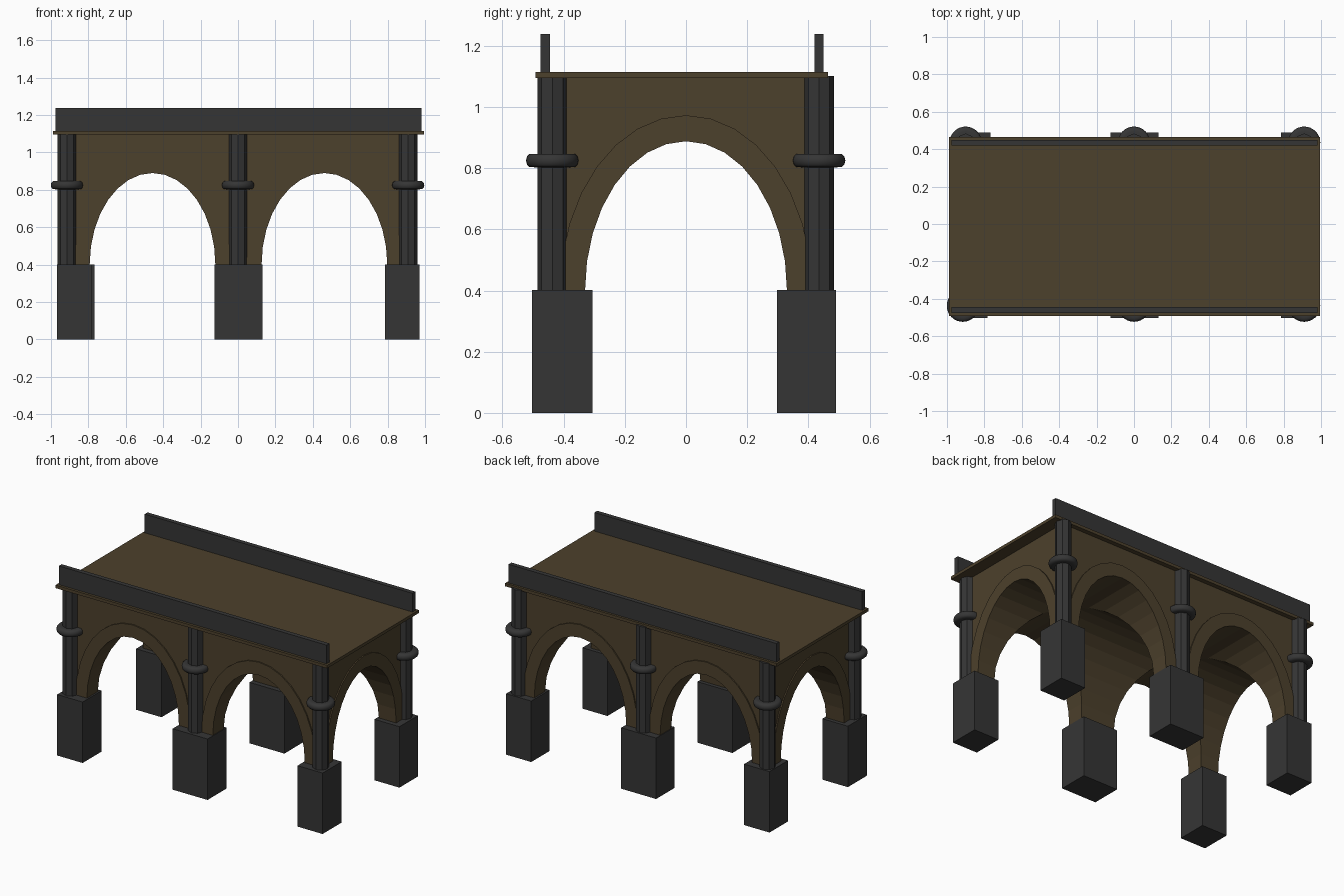
import bpy, bmesh, math
from mathutils import Vector

if "Cube" in bpy.data.objects:
    bpy.data.objects.remove(bpy.data.objects["Cube"])


def material(name, rgb):
    m = bpy.data.materials.new(name)
    m.diffuse_color = (*rgb, 1)
    m.use_nodes = True
    m.node_tree.nodes["Principled BSDF"].inputs["Base Color"].default_value = m.diffuse_color
    return m


BROWN = material("brown stone", (0.073, 0.052, 0.025))
DARK = material("dark stone", (0.036, 0.036, 0.036))


def finish(name, bm, mat):
    bmesh.ops.recalc_face_normals(bm, faces=bm.faces)
    me = bpy.data.meshes.new(name)
    bm.to_mesh(me)
    bm.free()
    ob = bpy.data.objects.new(name, me)
    bpy.context.collection.objects.link(ob)
    me.materials.append(mat)
    return ob


def box(name, x, y, z, mat):
    bm = bmesh.new()
    bmesh.ops.create_cube(bm, size=1)
    for v in bm.verts:
        v.co = [r[0] + (c + 0.5) * (r[1] - r[0]) for c, r in zip(v.co, (x, y, z))]
    return finish(name, bm, mat)


def arch(hw, h, base, n=16):
    """Half ellipse springing at z 0.4, with straight legs down to base."""
    pts = [(hw * math.cos(math.pi * i / n), 0.4 + h * math.sin(math.pi * i / n))
           for i in range(n + 1)]
    return [(hw, base)] + pts + [(-hw, base)]


def sweep(name, outline, centre, along, start, end, mat):
    """Extrude a closed outline along x or y."""
    bm = bmesh.new()
    vs = []
    for u, z in outline:
        co = (start, u + centre, z) if along == "x" else (u + centre, start, z)
        vs.append(bm.verts.new(co))
    f = bm.faces.new(vs)
    ext = bmesh.ops.extrude_face_region(bm, geom=[f])
    d = end - start
    bmesh.ops.translate(bm, vec=Vector((d, 0, 0) if along == "x" else (0, d, 0)),
                        verts=[g for g in ext["geom"] if isinstance(g, bmesh.types.BMVert)])
    return finish(name, bm, mat)


WX, WY = 0.915, 0.435          # wall face positions
BAYS = (-0.457, 0.462)         # centres of the front arches

# Vaulted body: block cut by one long and two cross tunnels
body = box("vaulted_body", (-WX, WX), (-WY, WY), (0.395, 1.097), BROWN)
cutters = [sweep("long_tunnel_cutter", arch(0.33, 0.488, 0.3), 0, "x", -1.2, 1.2, BROWN)]
for c in BAYS:
    cutters.append(sweep("cross_tunnel_cutter", arch(0.336, 0.49, 0.29), c, "y", -0.8, 0.8, BROWN))
bpy.context.view_layer.objects.active = body
for c in cutters:
    m = body.modifiers.new("cut", "BOOLEAN")
    m.operation, m.solver, m.object = "DIFFERENCE", "EXACT", c
    bpy.ops.object.modifier_apply(modifier=m.name)
for c in cutters:
    bpy.data.objects.remove(c)


# Slightly raised arch bands on every face
def band(name, hw, h, centre, along, wall):
    outline = arch(hw, h, 0.395) + arch(hw + 0.082, h + 0.085, 0.395)[::-1]
    s = math.copysign(1, wall)
    sweep(name, outline, centre, along, wall - s * 0.02, wall + s * 0.008, BROWN)


for s in (-1, 1):
    for c in BAYS:
        band("front_arch_band" if s < 0 else "back_arch_band", 0.336, 0.49, c, "y", s * WY)
    band("side_arch_band", 0.33, 0.488, 0, "x", s * WX)

# Deck and parapets
box("deck", (-0.988, 0.995), (-0.492, 0.465), (1.095, 1.115), BROWN)
for name, y in (("front_parapet", (-0.475, -0.445)), ("back_parapet", (0.42, 0.45))):
    box(name, (-0.975, 0.98), y, (1.11, 1.238), DARK)


# Piers, octagonal columns and collars
def lathe(name, profile, sides, loc):
    bm = bmesh.new()
    rings = [[bm.verts.new((loc[0] + r * math.cos(2 * math.pi * i / sides),
                            loc[1] + r * math.sin(2 * math.pi * i / sides), z))
              for i in range(sides)] for r, z in profile]
    for a, b in zip(rings, rings[1:]):
        for i in range(sides):
            j = (i + 1) % sides
            bm.faces.new((a[i], a[j], b[j], b[i]))
    bm.faces.new(rings[0])
    bm.faces.new(rings[-1])
    return finish(name, bm, DARK)


COLLAR = [(0.06, 0.803), (0.075, 0.804), (0.083, 0.812), (0.086, 0.825),
          (0.083, 0.838), (0.075, 0.846), (0.06, 0.847)]
for side, y, py in (("front", -0.437, (-0.503, -0.305)), ("back", 0.435, (0.298, 0.49))):
    left = -0.915 if side == "front" else -0.9
    for x, px in ((left, (left - 0.053, left + 0.133)), (0, (-0.125, 0.13)), (0.91, (0.787, 0.97))):
        box(side + "_pier", px, py, (0, 0.402), DARK)
        lathe(side + "_column", [(0.049, 0.39), (0.049, 1.102)], 8, (x, y))
        collar = lathe(side + "_collar", COLLAR, 32, (x, y))
        bpy.ops.object.select_all(action="DESELECT")
        collar.select_set(True)
        bpy.context.view_layer.objects.active = collar
        bpy.ops.object.shade_smooth_by_angle(angle=math.radians(50))
